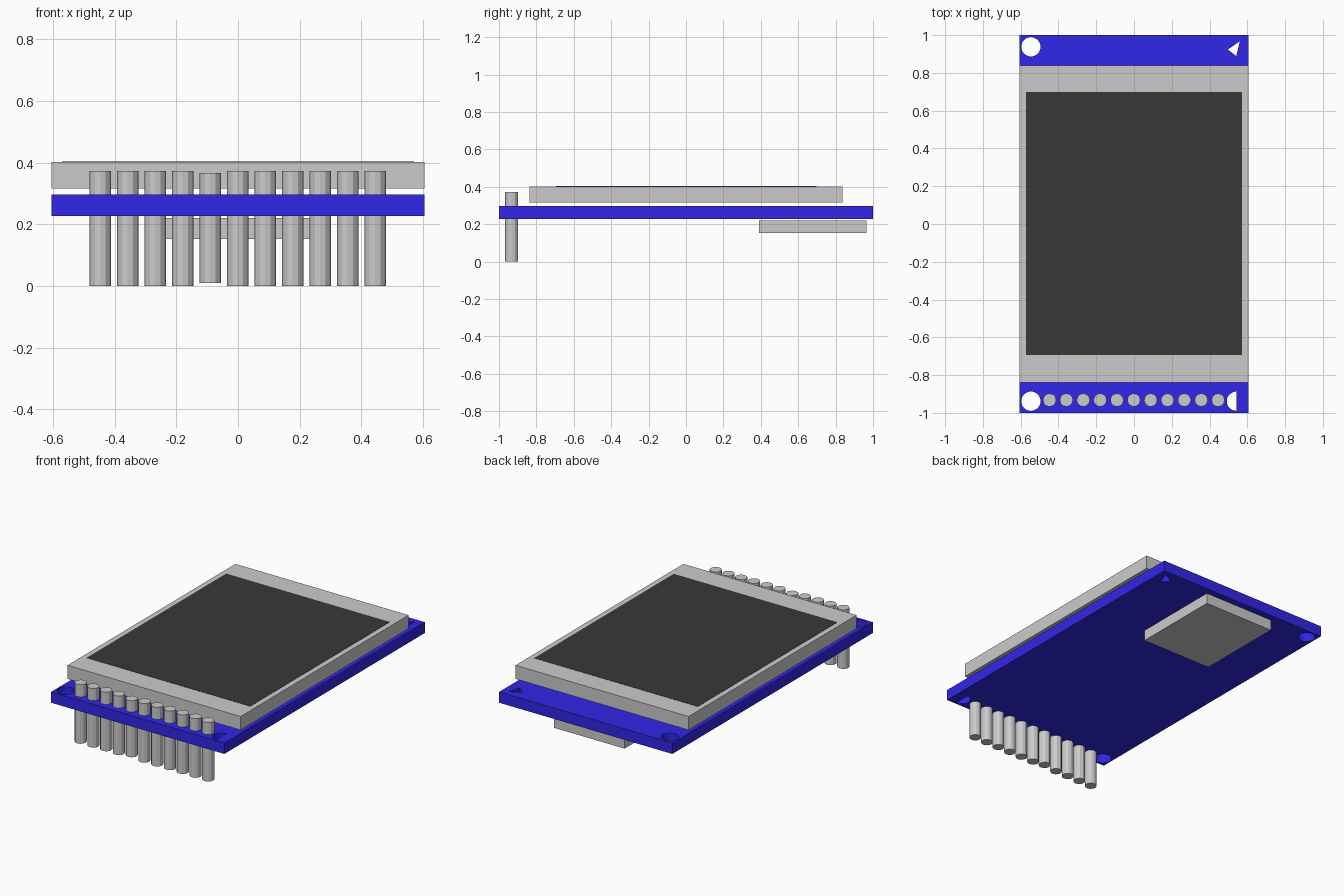
import bpy, bmesh
from math import cos, sin, pi, radians

if "Cube" in bpy.data.objects:
    bpy.data.objects.remove(bpy.data.objects["Cube"])


def material(name, rgb):
    m = bpy.data.materials.new(name)
    m.diffuse_color = (*rgb, 1)
    m.use_nodes = True
    m.node_tree.nodes["Principled BSDF"].inputs["Base Color"].default_value = m.diffuse_color
    return m


def finish(name, bm, mat=None):
    me = bpy.data.meshes.new(name)
    bm.to_mesh(me)
    bm.free()
    ob = bpy.data.objects.new(name, me)
    bpy.context.collection.objects.link(ob)
    if mat:
        me.materials.append(mat)
    return ob


def box(name, x, y, z, mat=None):
    bm = bmesh.new()
    bmesh.ops.create_cube(bm, size=1)
    for v in bm.verts:
        v.co = [(lo + hi) / 2 + c * (hi - lo) for c, (lo, hi) in zip(v.co, (x, y, z))]
    return finish(name, bm, mat)


def arc(cx, cy, r, start, end, n):
    return [(cx + r * cos(radians(start + (end - start) * i / n)),
             cy + r * sin(radians(start + (end - start) * i / n))) for i in range(n)]


def plate(name, outlines, z0, z1, mat):
    # The first outline is the edge, the others become holes
    cu = bpy.data.curves.new(name, 'CURVE')
    cu.dimensions = '2D'
    cu.fill_mode = 'BOTH'
    cu.extrude = (z1 - z0) / 2
    for pts in outlines:
        sp = cu.splines.new('POLY')
        sp.points.add(len(pts) - 1)
        for p, (x, y) in zip(sp.points, pts):
            p.co = (x, y, 0, 1)
        sp.use_cyclic_u = True
    cu.materials.append(mat)
    ob = bpy.data.objects.new(name, cu)
    bpy.context.collection.objects.link(ob)
    ob.location.z = (z0 + z1) / 2
    bpy.ops.object.select_all(action='DESELECT')
    bpy.context.view_layer.objects.active = ob
    ob.select_set(True)
    bpy.ops.object.convert(target='MESH')
    mesh = bpy.context.view_layer.objects.active.data
    # Weld the caps to the walls and keep flat faces
    bm = bmesh.new()
    bm.from_mesh(mesh)
    bmesh.ops.remove_doubles(bm, verts=bm.verts, dist=1e-4)
    bmesh.ops.recalc_face_normals(bm, faces=bm.faces)
    for f in bm.faces:
        f.smooth = False
    bm.to_mesh(mesh)
    bm.free()


blue = material("board_blue", (0.03, 0.02, 0.8))
black = material("display_black", (0.04, 0.04, 0.04))

# Circuit board: two round holes, a half-round one and a small triangular one
W = 0.605
plate("circuit_board", [
    [(-W, -1), (W, -1), (W, 1), (-W, 1)],
    arc(-0.546, 0.938, 0.051, 0, 360, 32),
    arc(-0.546, -0.938, 0.051, 0, 360, 32),
    arc(0.542, -0.938, 0.051, 90, 270, 16) + [(0.542, -0.989)],
    [(0.497, 0.924), (0.541, 0.889), (0.561, 0.968)],
], 0.227, 0.296, blue)

# Screen module and its dark viewing area
box("screen_frame", (-W, W), (-0.838, 0.838), (0.316, 0.402))
box("display_area", (-0.571, 0.571), (-0.694, 0.698), (0.395, 0.4035), black)

# Card socket under the board
box("card_socket", (-0.247, 0.247), (0.391, 0.966), (0.152, 0.221))

# Row of header pins, the fifth slightly shorter
for i in range(11):
    z0, z1 = (0.01, 0.367) if i == 4 else (0, 0.373)
    bm = bmesh.new()
    bmesh.ops.create_cone(bm, cap_ends=True, segments=12,
                          radius1=0.035, radius2=0.035, depth=z1 - z0)
    pin = finish(f"header_pin_{i + 1}", bm)
    pin.location = (-0.447 + 0.0892 * i, -0.932, (z0 + z1) / 2)
